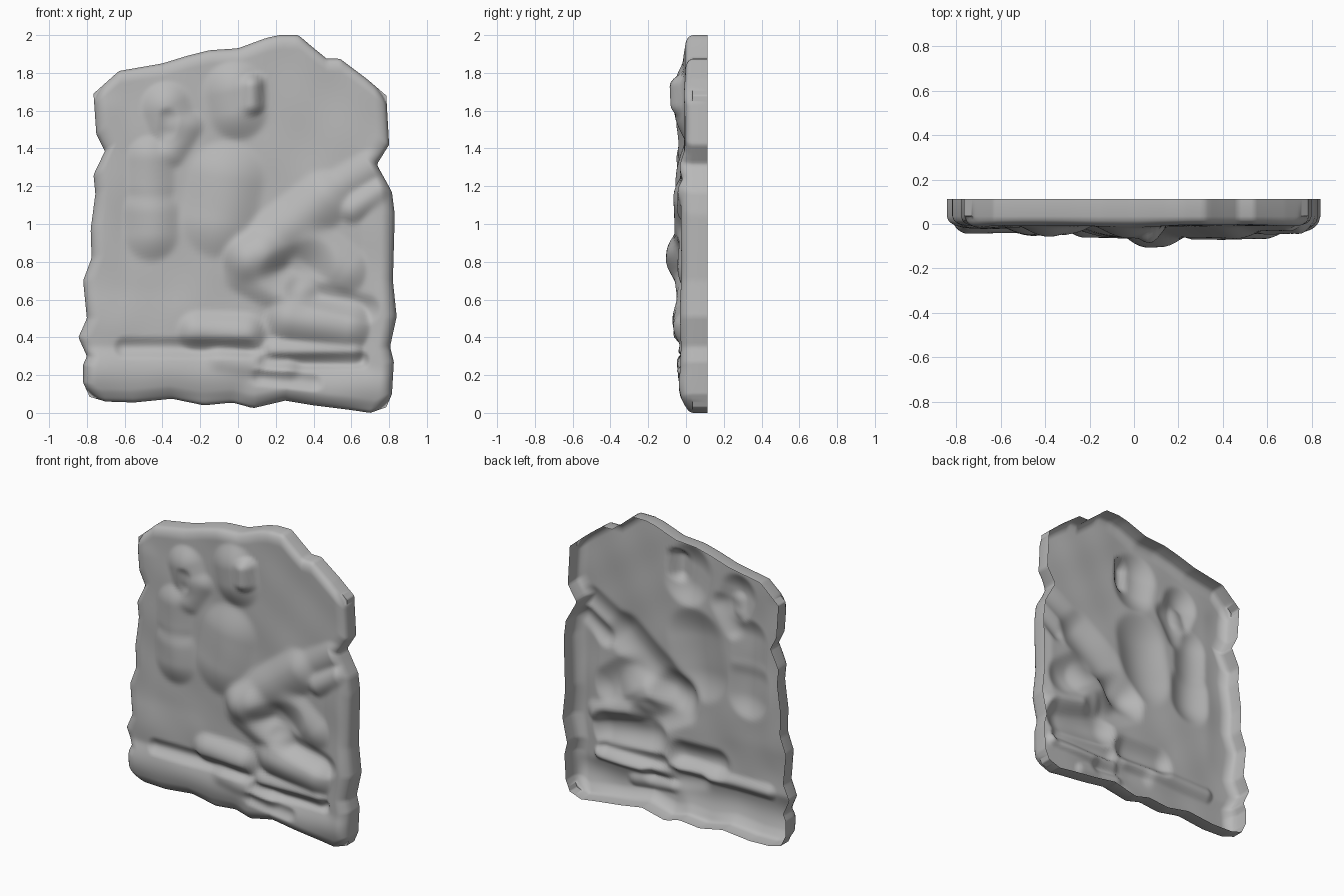
import bpy, bmesh, math

if "Cube" in bpy.data.objects:
    bpy.data.objects.remove(bpy.data.objects["Cube"])

BACK = 0.113
NU, NV = 110, 130

# Outline of the slab, one ragged polyline per side
left = [(-.785, .085), (-.82, .16), (-.82, .255), (-.80, .30), (-.845, .40), (-.80, .50),
        (-.82, .70), (-.775, .82), (-.78, .97), (-.755, 1.16), (-.765, 1.26),
        (-.705, 1.385), (-.75, 1.475), (-.765, 1.69)]
right = [(.785, .03), (.815, .10), (.825, .27), (.805, .35), (.84, .51), (.82, .70),
         (.83, 1.05), (.815, 1.17), (.765, 1.26), (.735, 1.315), (.80, 1.42), (.785, 1.68)]
bottom = [(-.785, .085), (-.70, .06), (-.55, .055), (-.35, .075), (-.18, .04), (-.03, .055),
          (.08, .025), (.25, .065), (.40, .04), (.60, .015), (.70, 0), (.785, .03)]
top = [(-.765, 1.69), (-.63, 1.81), (-.40, 1.85), (-.27, 1.89), (-.15, 1.92), (0, 1.93),
       (.15, 1.985), (.22, 2), (.32, 2), (.39, 1.94), (.47, 1.875), (.54, 1.875),
       (.68, 1.77), (.785, 1.68)]

# Raised forms: x1, z1, x2, z2, radius, height
raised = [
    (-.02, 1.70, .00, 1.60, .19, .065),    # upper block
    (.07, 1.73, .07, 1.63, .09, .085),
    (-.38, 1.62, -.35, 1.54, .16, .060),   # left head
    (-.27, 1.52, -.36, 1.38, .11, .045),
    (-.46, 1.34, -.46, 1.20, .16, .050),   # left body
    (-.46, 1.06, -.46, .95, .18, .058),
    (-.06, 1.24, -.10, 1.02, .24, .066),   # middle body
    (.06, .83, .46, 1.13, .18, .062),      # diagonal limb
    (.07, .82, .12, .84, .18, .108),
    (.04, .75, .30, .61, .15, .058),       # lower limb
    (.38, .92, .58, .76, .15, .045),
    (.46, 1.16, .70, 1.30, .12, .036),
    (.60, 1.08, .74, 1.17, .10, .048),
    (.28, .50, .58, .46, .16, .078),       # lower right mound
    (-.22, .43, .04, .42, .13, .065),
    (.20, .33, .60, .32, .09, .045),
]
# Base courses and edge columns
courses = [
    (-.80, .22, .00, .21, .17, .042),
    (-.10, .28, .25, .22, .11, .050),
    (.10, .14, .78, .14, .15, .040),
    (-.78, .50, -.35, .48, .25, .020),
    (.77, .20, .77, 1.10, .15, .032),
    (-.70, .60, -.68, 1.60, .16, .016),
]
# Sunken grooves
grooves = [
    (-.60, .345, .05, .345, .06, .022),
    (.15, .27, .65, .28, .05, .024),
    (.12, .19, .40, .16, .05, .018),
    (.24, .74, .40, .80, .13, .025),
    (.32, .65, .68, .55, .08, .024),
    (-.37, 1.56, -.38, 1.50, .06, .018),
]


def along(pts, t, axis):
    """Point on a polyline, t measured along one axis."""
    a, b = pts[0][axis], pts[-1][axis]
    c = a + (b - a) * t
    for p, q in zip(pts, pts[1:]):
        if c <= q[axis] or q is pts[-1]:
            k = (c - p[axis]) / (q[axis] - p[axis])
            return [p[i] + (q[i] - p[i]) * k for i in (0, 1)]


def dome(x, z, f):
    """Soft capsule profile around a segment."""
    x1, z1, x2, z2, r, h = f
    dx, dz = x2 - x1, z2 - z1
    t = max(0, min(1, ((x - x1) * dx + (z - z1) * dz) / (dx * dx + dz * dz)))
    d = math.hypot(x - x1 - t * dx, z - z1 - t * dz) / r
    return h * (1 - d * d) ** 1.5 if d < 1 else 0.0


def depth(x, z):
    """Front surface y: merged forms, grooves and an uneven ground."""
    e = 4
    hs = [dome(x, z, f) for f in raised + courses]
    relief = (sum(h ** e for h in hs) + .012 ** e) ** (1 / e)
    carve = sum(dome(x, z, f) for f in grooves)
    wave = .006 * math.sin(6 * x + 2) * math.cos(5 * z + 2 * x)
    wave += .003 * math.sin(15 * x + 4 * z) * math.sin(13 * z - 3 * x)
    return .004 - relief + carve + wave


def spread(t):
    """Packs grid lines towards the edges."""
    return t - .5 * math.sin(2 * math.pi * t) / (2 * math.pi)


bm = bmesh.new()
grid = []
for j in range(NV + 1):
    v = spread(j / NV)
    row = []
    for i in range(NU + 1):
        u = spread(i / NU)
        L, R = along(left, v, 1), along(right, v, 1)
        B, T = along(bottom, u, 0), along(top, u, 0)
        x, z = [(1 - v) * B[k] + v * T[k] + (1 - u) * L[k] + u * R[k]
                - (1 - u) * (1 - v) * bottom[0][k] - u * (1 - v) * bottom[-1][k]
                - (1 - u) * v * top[0][k] - u * v * top[-1][k] for k in (0, 1)]
        # Rounded front edge
        ex = max(0, 1 - min(u, 1 - u) * 1.6 / .07)
        ez = max(0, 1 - min(v, 1 - v) * 1.8 / .07)
        e = min(1, math.hypot(ex, ez))
        y = .035 + (depth(x, z) - .035) * math.sqrt(1 - e * e)
        row.append(bm.verts.new((x, y, z)))
    grid.append(row)
for a, b in zip(grid, grid[1:]):
    for i in range(NU):
        bm.faces.new((a[i], a[i + 1], b[i + 1], b[i]))

# Side walls run straight back, the rear stays open
front = list(bm.faces)
rim = bmesh.ops.extrude_edge_only(bm, edges=[e for e in bm.edges if e.is_boundary])
for g in rim["geom"]:
    if isinstance(g, bmesh.types.BMVert):
        g.co.y = BACK
bmesh.ops.recalc_face_normals(bm, faces=bm.faces)
if sum(f.normal.y for f in front) > 0:
    bmesh.ops.reverse_faces(bm, faces=bm.faces)

mesh = bpy.data.meshes.new("relief_slab")
bm.to_mesh(mesh)
bm.free()
slab = bpy.data.objects.new("relief_slab", mesh)
bpy.context.collection.objects.link(slab)
bpy.context.view_layer.objects.active = slab
slab.select_set(True)
bpy.ops.object.shade_smooth_by_angle(angle=math.radians(70))

# Dark grey stone
stone = bpy.data.materials.new("stone")
stone.diffuse_color = (.48, .48, .48, 1)
stone.use_nodes = True
stone.node_tree.nodes["Principled BSDF"].inputs["Base Color"].default_value = stone.diffuse_color
mesh.materials.append(stone)
